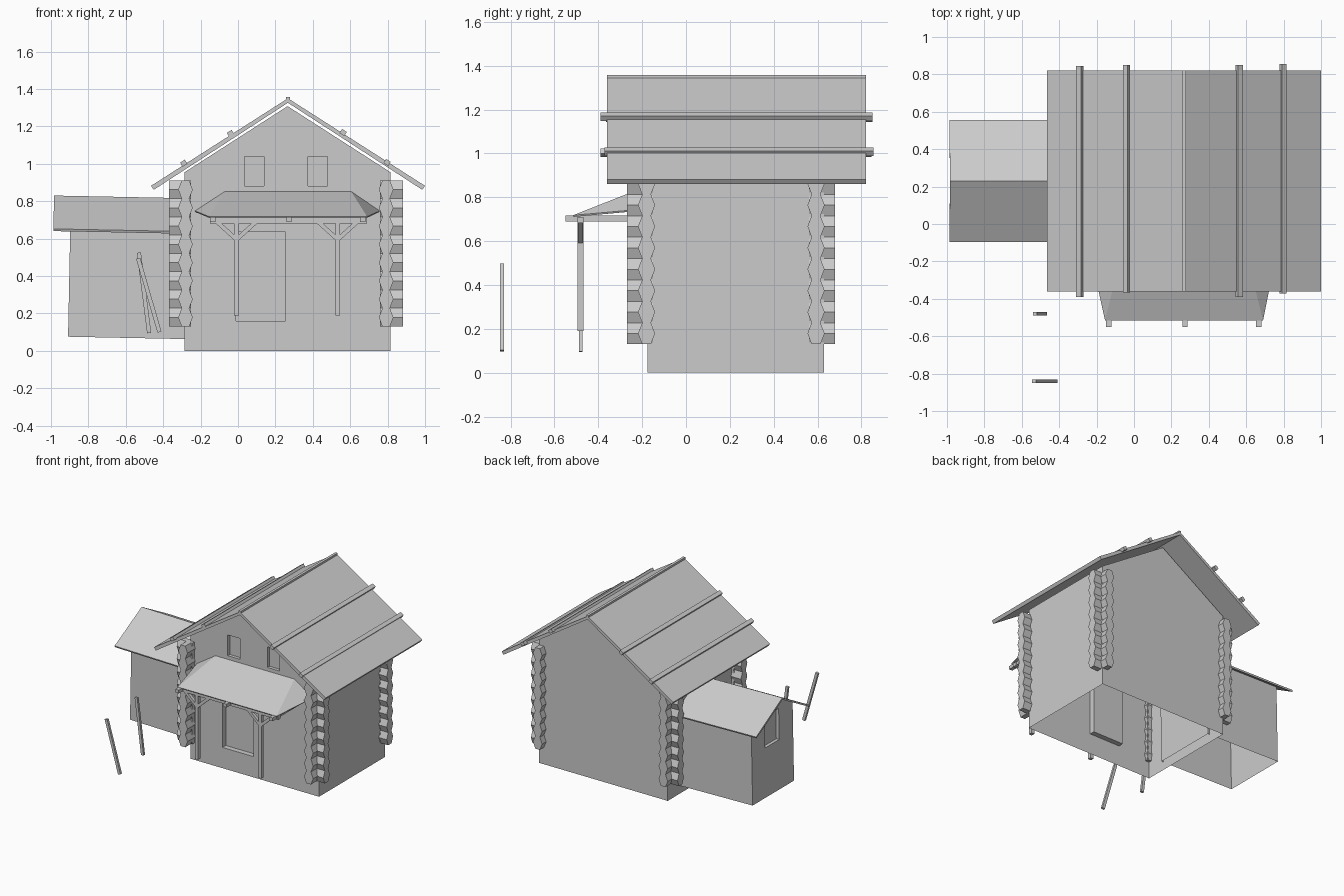
import bpy, bmesh, math
from mathutils import Vector, Matrix

if "Cube" in bpy.data.objects:
    bpy.data.objects.remove(bpy.data.objects["Cube"])


def make(name, bm):
    bmesh.ops.recalc_face_normals(bm, faces=bm.faces)
    me = bpy.data.meshes.new(name)
    bm.to_mesh(me)
    bm.free()
    ob = bpy.data.objects.new(name, me)
    bpy.context.collection.objects.link(ob)
    return ob


def prism(name, pts, axis, a, b):
    """Extrude a 2D profile along x (profile y,z) or y (profile x,z)."""
    bm = bmesh.new()
    place = (lambda p, t: (t, p[0], p[1])) if axis == 'x' else (lambda p, t: (p[0], t, p[1]))
    lo = [bm.verts.new(place(p, a)) for p in pts]
    hi = [bm.verts.new(place(p, b)) for p in pts]
    bm.faces.new(lo)
    bm.faces.new(hi[::-1])
    n = len(pts)
    for i in range(n):
        j = (i + 1) % n
        bm.faces.new((lo[i], hi[i], hi[j], lo[j]))
    return make(name, bm)


def box(name, lo, hi):
    return prism(name, [(lo[0], lo[2]), (hi[0], lo[2]), (hi[0], hi[2]), (lo[0], hi[2])], 'y', lo[1], hi[1])


def beam(name, p, q, w, d, side=(0, 1, 0)):
    """Square-cut bar from p to q; d is its size along side, w across it."""
    p, q = Vector(p), Vector(q)
    z = (q - p).normalized()
    y = Vector(side).normalized()
    x = y.cross(z)
    m = Matrix((x, y, z)).transposed().to_4x4()
    m.translation = (p + q) / 2
    bm = bmesh.new()
    bmesh.ops.create_cube(bm, size=1, matrix=m @ Matrix.Diagonal((w, d, (q - p).length, 1)))
    return make(name, bm)


def carve(ob, cuts):
    """Cut recesses, then open the underside of the shell."""
    for lo, hi in cuts:
        c = box("cutter", lo, hi)
        c.hide_render = True
        mod = ob.modifiers.new("recess", 'BOOLEAN')
        mod.operation = 'DIFFERENCE'
        mod.solver = 'EXACT'
        mod.object = c
        bpy.context.view_layer.objects.active = ob
        bpy.ops.object.modifier_apply(modifier=mod.name)
        bpy.data.objects.remove(c)
    bm = bmesh.new()
    bm.from_mesh(ob.data)
    zmin = min(v.co.z for v in bm.verts)
    low = [f for f in bm.faces if all(v.co.z < zmin + 1e-4 for v in f.verts)]
    bmesh.ops.delete(bm, geom=low, context='FACES')
    bm.to_mesh(ob.data)
    bm.free()


# Main cabin walls with door and attic window recesses
F, B = -0.175, 0.63
walls = prism("cabin_walls", [(-0.285, 0), (0.815, 0), (0.815, 0.955), (0.265, 1.308), (-0.285, 0.955)], 'y', F, B)
carve(walls, [((-0.01, F - 0.1, 0.16), (0.255, F + 0.04, 0.635)),
              ((0.035, F - 0.1, 0.88), (0.14, F + 0.025, 1.04)),
              ((0.373, F - 0.1, 0.88), (0.478, F + 0.025, 1.04))])

# Main roof, ridge cap and battens
prism("main_roof", [(-0.465, 0.882), (0.267, 1.35), (1.0, 0.882), (0.985, 0.861),
                    (0.267, 1.326), (-0.45, 0.861)], 'y', -0.36, 0.82)
box("ridge_cap", (0.257, -0.36, 1.335), (0.277, 0.82, 1.358))
for x, z, y0, y1 in [(-0.29, 1.003, -0.39, 0.845), (-0.04, 1.162, -0.365, 0.85),
                     (0.562, 1.167, -0.39, 0.85), (0.797, 1.007, -0.372, 0.855)]:
    s = 1 if x > 0.267 else -1
    beam("roof_batten", (x, y0, z), (x, y1, z), 0.03, 0.026, (0.54 * s, 0, 0.84))

# Notched log ends at the four corners
STEP = 0.0976
HEX = [(-0.039, 0), (-0.02, STEP / 2), (0.02, STEP / 2), (0.039, 0), (0.02, -STEP / 2), (-0.02, -STEP / 2)]
for cx, xin, xout in [(-0.281, -0.25, -0.37), (0.792, 0.76, 0.882)]:
    for cy, yin, yout in [(-0.18, -0.15, -0.27), (0.593, 0.56, 0.68)]:
        for i in range(8):
            z = 0.13 + STEP * (i + 0.5)
            prism("log_end_x", [(cy + u, z + v) for u, v in HEX], 'x', xin, xout)
            prism("log_end_y", [(cx + u, z + v) for u, v in HEX], 'y', yin, yout)

# Side annex, slightly tilted, with a window in its end wall
annex = prism("annex_walls", [(-0.02, 0.07), (0.485, 0.07), (0.485, 0.675), (0.2325, 0.81), (-0.02, 0.675)],
              'x', -0.91, -0.27)
carve(annex, [((-1.0, 0.15, 0.45), (-0.885, 0.32, 0.69))])
roof = prism("annex_roof", [(-0.095, 0.645), (0.23, 0.823), (0.555, 0.645), (0.55, 0.633),
                            (0.23, 0.808), (-0.09, 0.633)], 'x', -1.0, -0.27)
pivot = Vector((-0.64, 0, 0))
for ob in (annex, roof):
    ob.data.transform(Matrix.Translation(pivot) @ Matrix.Rotation(0.02, 4, 'Y') @ Matrix.Translation(-pivot))

# Porch hip roof
bm = bmesh.new()
tl, tr, el, er, sl, sr = [bm.verts.new(c) for c in (
    (-0.07, F, 0.852), (0.605, F, 0.852), (-0.155, -0.515, 0.718), (0.69, -0.515, 0.718),
    (-0.23, F, 0.748), (0.758, F, 0.748))]
bm.faces.new((el, er, tr, tl))
bm.faces.new((sl, el, tl))
bm.faces.new((er, sr, tr))
porch = make("porch_roof", bm)
porch.modifiers.new("thickness", 'SOLIDIFY').thickness = 0.008

# Porch beams, posts and braces
for x in (-0.135, 0.273, 0.667):
    box("porch_rafter", (x - 0.014, -0.55, 0.69), (x + 0.014, F, 0.716))
box("porch_lintel", (-0.15, -0.495, 0.682), (0.69, -0.467, 0.71))
for x in (-0.008, 0.533):
    box("porch_post", (x - 0.013, -0.495, 0.19), (x + 0.013, -0.467, 0.69))
    for s in (-1, 1):
        beam("porch_brace", (x, -0.481, 0.595), (x + s * 0.105, -0.481, 0.69), 0.022, 0.024)

# Loose leaning planks
beam("plank_front", (-0.42, -0.84, 0.1), (-0.534, -0.84, 0.495), 0.022, 0.018)
beam("plank_rear", (-0.475, -0.48, 0.095), (-0.53, -0.48, 0.525), 0.022, 0.018)
